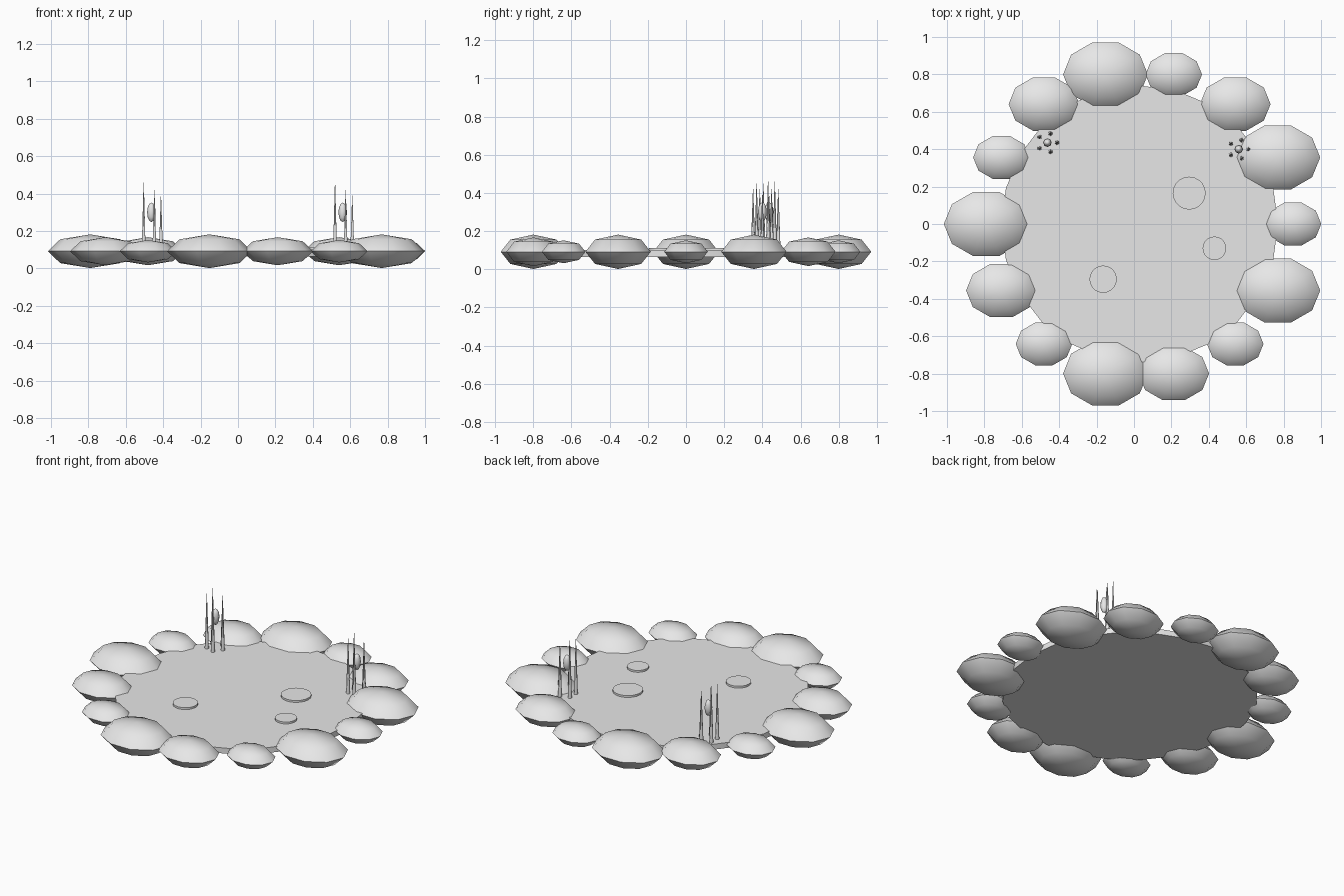
import bpy, math

if "Cube" in bpy.data.objects:
    bpy.data.objects.remove(bpy.data.objects["Cube"])

stone_grey = bpy.data.materials.new("stone_grey")
stone_grey.diffuse_color = (0.8, 0.8, 0.8, 1)
stone_grey.use_nodes = True
stone_grey.node_tree.nodes["Principled BSDF"].inputs["Base Color"].default_value = stone_grey.diffuse_color


def finish(name, angle=50):
    """Name, colour and shade the newest object."""
    ob = bpy.context.object
    ob.name = name
    ob.data.materials.append(stone_grey)
    bpy.ops.object.shade_smooth_by_angle(angle=math.radians(angle))
    return ob


def disc(name, x, y, z0, z1, radius, sides):
    bpy.ops.mesh.primitive_cylinder_add(vertices=sides, radius=radius, depth=z1 - z0,
                                        location=(x, y, (z0 + z1) / 2))
    return finish(name, 30)


def ball(name, loc, scale, segments, rings):
    bpy.ops.mesh.primitive_uv_sphere_add(segments=segments, ring_count=rings,
                                         radius=1, location=loc)
    ob = bpy.context.object
    ob.scale = scale
    # put a vertex on the y axis, flat sides on x
    for v in ob.data.vertices:
        x, y, z = v.co
        v.co = (-y, x, z)
    bpy.ops.object.transform_apply(location=False, rotation=False, scale=True)
    return finish(name)


CX = 0.03          # centre of the pond
WATER = 0.10       # water level

# water surface
disc("water", CX, 0, 0.065, WATER, 0.74, 24)

# ring of rim stones in three repeating sizes
for i in range(14):
    a = 2 * math.pi * i / 14
    r = 0.12 + 0.03 * ((2 * i) % 3)
    ball(f"rim_stone_{i}", (CX + 0.82 * math.cos(a), 0.82 * math.sin(a), 0.092),
         (1.26 * r, r, 0.5 * r), 10, 4)

# lily pads
for i, (x, y, r) in enumerate([(0.295, 0.165, 0.088), (0.43, -0.13, 0.063),
                               (-0.165, -0.295, 0.073)]):
    disc(f"lily_pad_{i}", x, y, WATER, WATER + 0.012, r, 20)

# reed clumps, each with a seed head in the middle
for c, (x, y) in enumerate([(-0.463, 0.435), (0.56, 0.40)]):
    for i, top in enumerate([0.39, 0.42, 0.46, 0.45, 0.42]):
        a = 2 * math.pi * i / 5
        bpy.ops.mesh.primitive_cone_add(
            vertices=6, radius1=0.012, radius2=0.001, depth=top - WATER,
            location=(x + 0.051 * math.cos(a), y + 0.051 * math.sin(a), (top + WATER) / 2))
        finish(f"reed_{c}_{i}", 65)
    ball(f"seed_head_{c}", (x, y, 0.30), (0.023, 0.023, 0.052), 8, 6)
